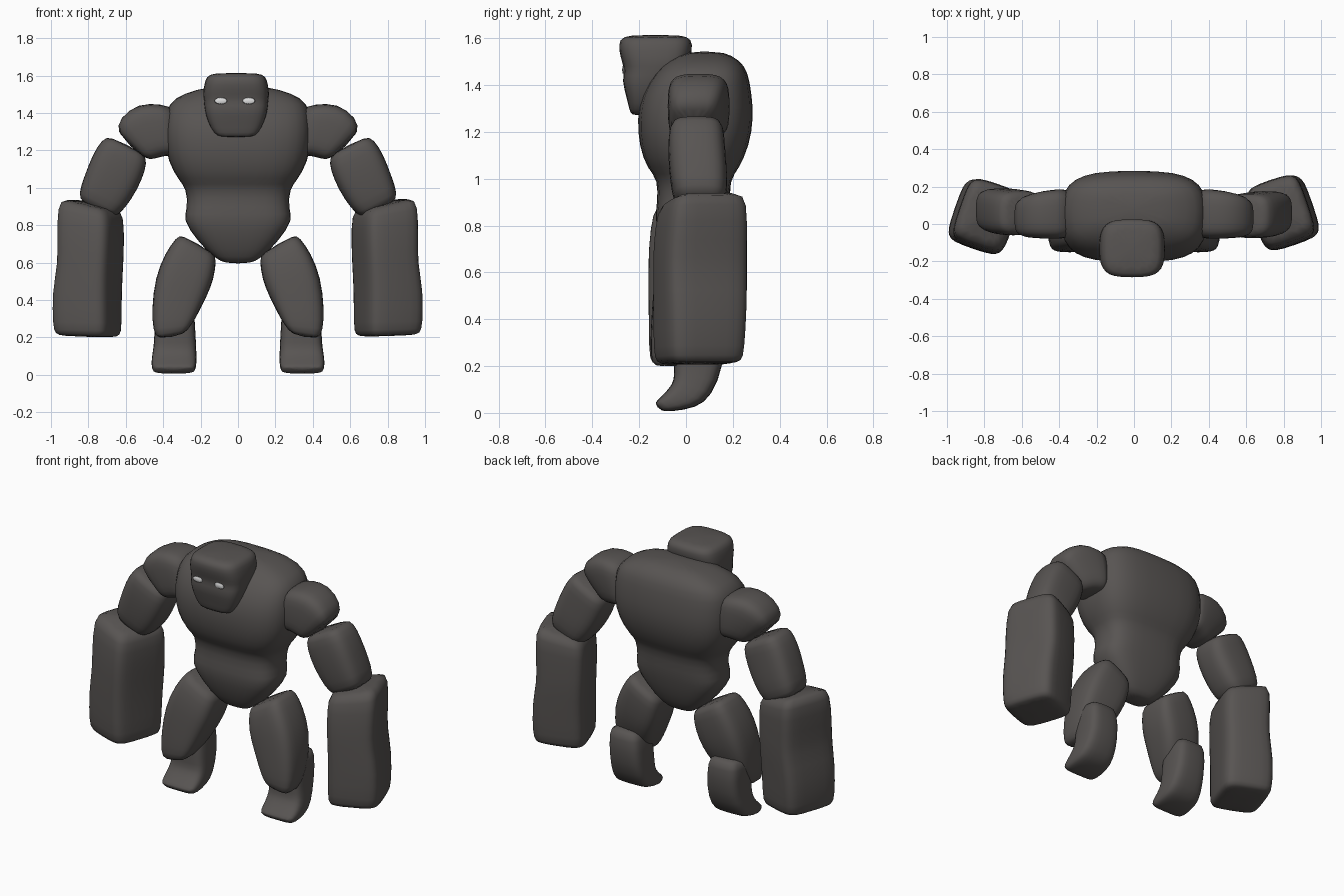
import bpy, bmesh, math
from mathutils import Vector


def material(name, rgb):
    m = bpy.data.materials.new(name)
    m.diffuse_color = (*rgb, 1)
    return m


STONE = material("dark stone", (0.097, 0.089, 0.085))
GLOW = material("pale eye", (0.75, 0.75, 0.75))


def loft(name, rings, side=1, power=3.4, n=16, mat=STONE, grow=1.04):
    """Skin rounded-box rings: x, y, z, half_u, half_v, pitch, yaw, roll (degrees)."""
    bm = bmesh.new()
    loops = []
    for ring in rings:
        x, y, z, hu, hv, p, w, r = (list(ring) + [0, 0, 0])[:8]
        p, w, r = (math.radians(a) for a in (p, w, r))
        u = Vector((math.cos(p) * math.cos(w), math.cos(p) * math.sin(w), math.sin(p)))
        v = Vector((-math.sin(w) * math.cos(r), math.cos(w) * math.cos(r), math.sin(r)))
        loop = []
        for i in range(n):
            a = 2 * math.pi * (i + 0.5) / n
            c, s = math.cos(a), math.sin(a)
            q = (Vector((x, y, z))
                 + u * grow * hu * math.copysign(abs(c) ** (2 / power), c)
                 + v * grow * hv * math.copysign(abs(s) ** (2 / power), s))
            loop.append(bm.verts.new((q.x * side, q.y, q.z)))
        loops.append(loop)
    for a, b in zip(loops, loops[1:]):
        for i in range(n):
            j = (i + 1) % n
            bm.faces.new((a[i], a[j], b[j], b[i]))
    bm.faces.new(loops[0])
    bm.faces.new(loops[-1])
    bmesh.ops.recalc_face_normals(bm, faces=bm.faces)
    for f in bm.faces:
        f.smooth = True
    mesh = bpy.data.meshes.new(name)
    bm.to_mesh(mesh)
    bm.free()
    mesh.materials.append(mat)
    ob = bpy.data.objects.new(name, mesh)
    bpy.context.collection.objects.link(ob)
    sub = ob.modifiers.new("soften", 'SUBSURF')
    sub.levels = sub.render_levels = 1
    return ob


# Torso: pointed hips, waist, broad chest
loft("torso", [
    (0, .02, .595, .06, .05), (0, .02, .62, .12, .08), (0, .02, .72, .215, .125),
    (0, .02, .83, .29, .15), (0, .03, .89, .262, .15), (0, .035, 1.00, .27, .15),
    (0, .03, 1.04, .31, .19), (0, .035, 1.14, .365, .23), (0, .04, 1.26, .385, .243),
    (0, .045, 1.36, .38, .23), (0, .065, 1.455, .365, .195), (0, .078, 1.505, .28, .15),
    (0, .08, 1.545, .15, .08)], power=3.2)

# Head: jutting forward, heavy brow, tapered chin
loft("head", [
    (-.01, -.20, 1.27, .085, .03), (-.01, -.185, 1.29, .115, .055),
    (-.01, -.175, 1.35, .147, .077), (-.01, -.158, 1.42, .165, .113),
    (-.01, -.133, 1.46, .167, .125), (-.01, -.13, 1.50, .173, .14),
    (-.01, -.13, 1.55, .166, .153), (-.01, -.13, 1.595, .156, .151),
    (-.01, -.13, 1.615, .12, .115)], power=3.6)

# Eyes: thin oval plates on the face
for x, label in ((-.092, "right"), (.058, "left")):
    loft(label + "_eye", [(x, -.264, 1.465, .036, .019, 0, 0, 90),
                          (x, -.273, 1.465, .036, .019, 0, 0, 90)],
         power=2.2, mat=GLOW, grow=1)

# Limbs, built once for each side
for side, label in ((1, "left"), (-1, "right")):
    loft(label + "_shoulder", [
        (.33, .055, 1.30, .125, .125, 90), (.39, .055, 1.31, .135, .13, 82),
        (.47, .05, 1.31, .152, .125, 66), (.54, .04, 1.265, .14, .112, 50),
        (.575, .03, 1.22, .105, .085, 42)], side, power=3.8)

    upper = loft(label + "_upper_arm", [
        (.592, .045, 1.23, .10, .095, 27), (.605, .045, 1.20, .132, .115, 27),
        (.645, .045, 1.11, .145, .12, 27), (.695, .055, 1.00, .137, .12, 27),
        (.745, .06, .91, .12, .11, 27), (.757, .06, .88, .085, .085, 27)], side)

    fore = loft(label + "_forearm", [
        (.785, .07, .925, .12, .14, 14, 19), (.785, .07, .885, .15, .17, 11, 19),
        (.785, .06, .72, .147, .178, 3, 19), (.785, .06, .60, .142, .18, 0, 19),
        (.805, .06, .45, .155, .176, 0, 19), (.803, .055, .26, .155, .17, 1, 19),
        (.80, .055, .218, .146, .16, 2, 19), (.80, .055, .207, .115, .125, 2, 19)],
        side, power=5)

    # Slight natural asymmetry of the arms
    if side < 0:
        upper.location.y = .015
        fore.location = (-.003, -.02, -.004)

    loft(label + "_thigh", [
        (.213, .02, .70, .098, .095, 30), (.222, .02, .675, .12, .122, 30),
        (.26, .005, .58, .144, .135, 28), (.305, -.005, .47, .143, .135, 20),
        (.337, -.03, .34, .122, .118, 5), (.352, -.065, .25, .10, .085, -8),
        (.36, -.085, .20, .07, .055, -10)], side, power=3.8)

    loft(label + "_foot", [
        (.345, .06, .405, .08, .075), (.343, .06, .37, .105, .10),
        (.335, .055, .20, .106, .106), (.34, .03, .105, .115, .083, 0, 0, -25),
        (.343, -.015, .06, .118, .070, 0, 0, -33),
        (.343, -.095, .03, .112, .035, 0, 0, -45),
        (.343, -.122, .024, .095, .02, 0, 0, -50)], side, power=3.8)
